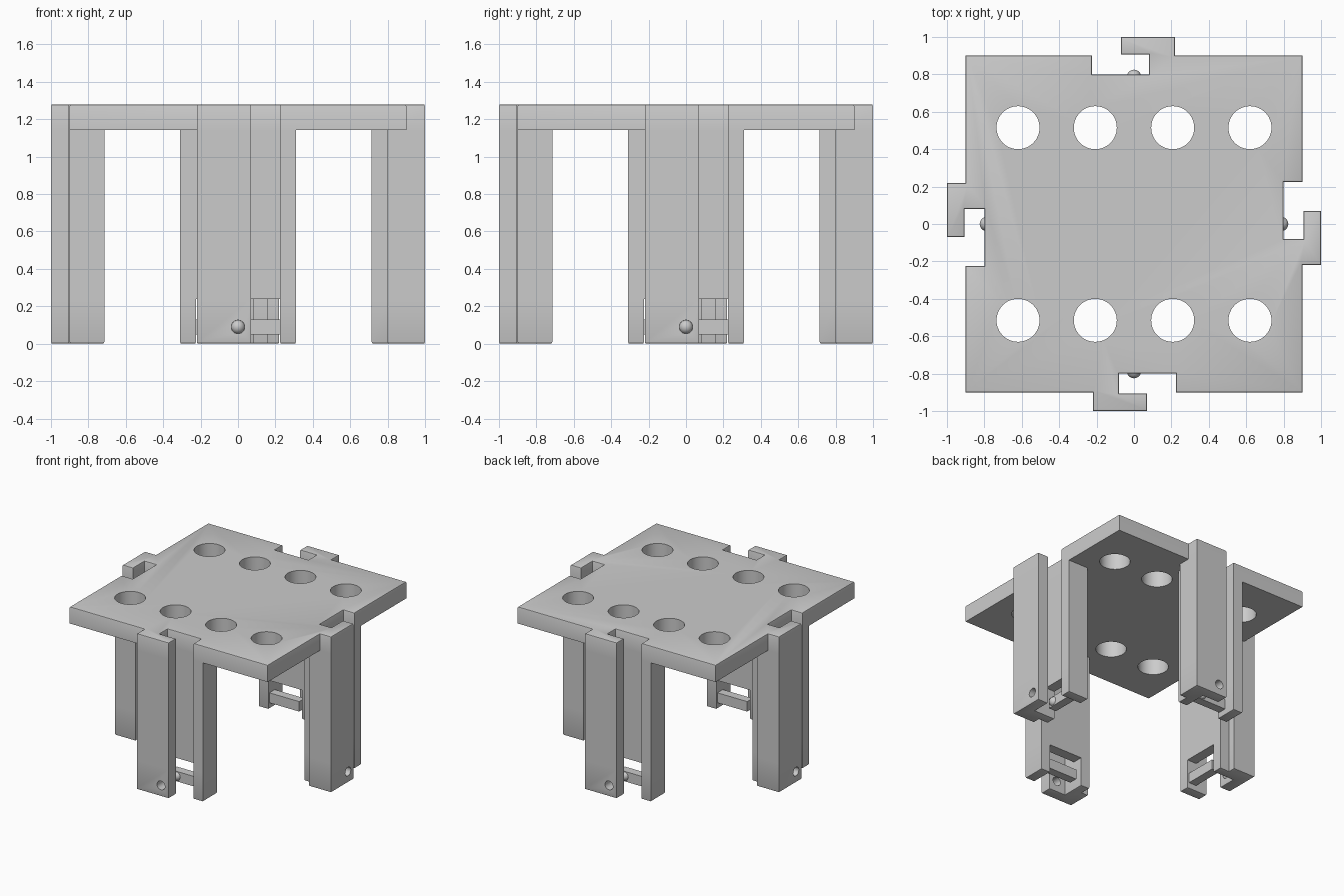
import bpy, bmesh
from math import pi, radians
from mathutils import Matrix, Vector

if "Cube" in bpy.data.objects:
    bpy.data.objects.remove(bpy.data.objects["Cube"], do_unlink=True)

grey = bpy.data.materials.new("light_grey_plastic")
grey.use_nodes = True
COLOUR = (0.6, 0.6, 0.6, 1)
grey.diffuse_color = COLOUR
grey.node_tree.nodes["Principled BSDF"].inputs["Base Color"].default_value = COLOUR

TOP, UNDER, SLOT = 1.28, 1.142, 0.24
BEVEL = 0.009


def finish(bm, name, turn=0.0):
    """Turn the part about the centre and make it an object."""
    bm.transform(Matrix.Rotation(turn, 4, "Z"))
    bmesh.ops.recalc_face_normals(bm, faces=bm.faces)
    mesh = bpy.data.meshes.new(name)
    bm.to_mesh(mesh)
    bm.free()
    mesh.materials.append(grey)
    ob = bpy.data.objects.new(name, mesh)
    bpy.context.collection.objects.link(ob)
    return ob


def prism(outline, z0, z1, round_z=None):
    """Extrude a plan outline; soften the rim that lies at height round_z."""
    bm = bmesh.new()
    face = bm.faces.new([bm.verts.new((x, y, z0)) for x, y in outline])
    out = bmesh.ops.extrude_face_region(bm, geom=[face])
    moved = [v for v in out["geom"] if isinstance(v, bmesh.types.BMVert)]
    bmesh.ops.translate(bm, verts=moved, vec=(0, 0, z1 - z0))
    bmesh.ops.recalc_face_normals(bm, faces=bm.faces)
    if round_z is not None:
        rim = [e for e in bm.edges if all(abs(v.co.z - round_z) < 1e-5 for v in e.verts)]
        bmesh.ops.bevel(bm, geom=rim, offset=BEVEL, segments=2, profile=0.5, affect="EDGES")
    return bm


def cylinder(bm, radius, depth, matrix):
    bmesh.ops.create_cone(bm, cap_ends=True, segments=48, radius1=radius,
                          radius2=radius, depth=depth, matrix=matrix)


def cut(ob, cutter_bm):
    """Subtract a cutter mesh and discard it."""
    cutter = finish(cutter_bm, "cutter")
    cutter.hide_render = True
    mod = ob.modifiers.new("holes", "BOOLEAN")
    mod.operation, mod.solver, mod.object = "DIFFERENCE", "EXACT", cutter
    bpy.context.view_layer.objects.active = ob
    bpy.ops.object.modifier_apply(modifier=mod.name)
    bpy.data.objects.remove(cutter, do_unlink=True)


def smooth(ob):
    bpy.ops.object.select_all(action="DESELECT")
    ob.select_set(True)
    bpy.context.view_layer.objects.active = ob
    bpy.ops.object.shade_smooth_by_angle(angle=radians(30))


# Top plate: one side with its hook and notch, repeated four times
side = [(-.9, -.9), (-.22, -.9), (-.22, -1), (.07, -1), (.07, -.905),
        (-.08, -.905), (-.08, -.8), (.225, -.8), (.225, -.9)]
outline = []
for k in range(4):
    rot = Matrix.Rotation(k * pi / 2, 2)
    outline += [tuple(rot @ Vector(p)) for p in side]
plate = finish(prism(outline, UNDER, TOP, TOP), "top_plate")
holes = bmesh.new()
for x in (-.62, -.207, .207, .62):
    for y in (-.515, .515):
        cylinder(holes, .115, .4, Matrix.Translation((x, y, 1.2)))
cut(plate, holes)
smooth(plate)

# Leg cross-sections: hook and stem, back wall, flange
hook = [(-.22, -1), (.07, -1), (.07, -.905), (-.08, -.905)]
back_left = [(-.16, -.715), (-.16, -.8), (-.22, -.8)]
leg_outline = hook + [(-.08, -.8), (.225, -.8), (.225, -.9),
                      (.31, -.9), (.31, -.715)] + back_left
hook_outline = hook + [(-.08, -.715)] + back_left
flange_outline = [(.225, -.9), (.31, -.9), (.31, -.715), (.225, -.715)]
bar_outline = [(-.045, -.8), (.235, -.8), (.235, -.73), (-.045, -.73)]

for k, where in enumerate(("front", "left", "back", "right")):
    turn = k * pi / 2
    finish(prism(leg_outline, SLOT, UNDER), where + "_leg", turn)

    # Feet either side of the open slot; the hook foot has a round catch hole
    foot = finish(prism(hook_outline, 0, SLOT, 0), where + "_hook_foot")
    hole = bmesh.new()
    cylinder(hole, .036, .3, Matrix.Translation((0, -.97, .09)) @ Matrix.Rotation(pi / 2, 4, "X"))
    cut(foot, hole)
    foot.data.transform(Matrix.Rotation(turn, 4, "Z"))
    smooth(foot)
    smooth(finish(prism(flange_outline, 0, SLOT, 0), where + "_flange_foot", turn))

    # Spring bar with its catch ball
    finish(prism(bar_outline, .048, .13), where + "_spring_bar", turn)
    ball = bmesh.new()
    bmesh.ops.create_uvsphere(ball, u_segments=24, v_segments=16, radius=.038,
                              matrix=Matrix.Translation((0, -.787, .09)))
    smooth(finish(ball, where + "_catch_ball", turn))
